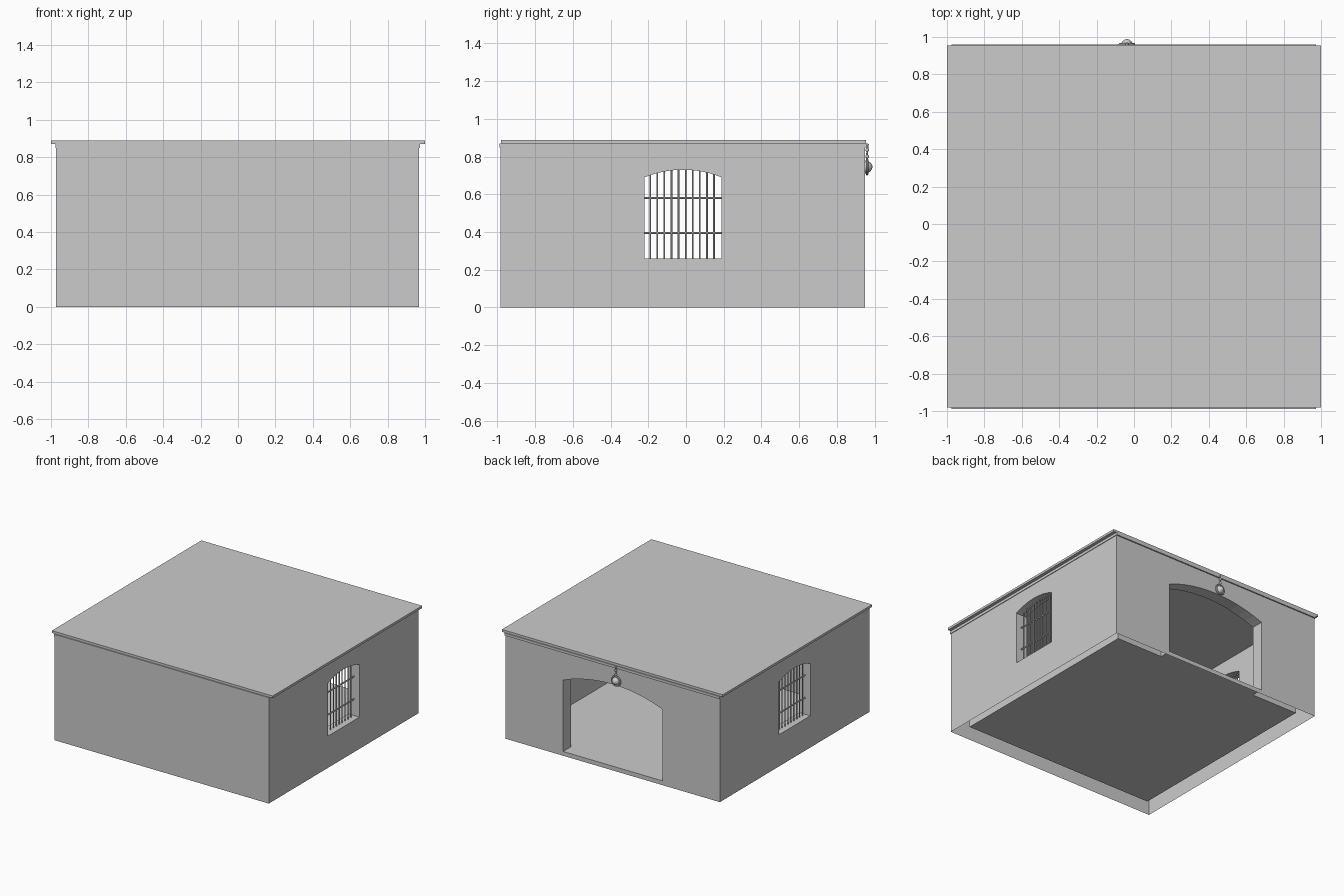
import bpy, bmesh, math
from mathutils import Matrix, Vector

cube = bpy.data.objects.get("Cube")
if cube:
    bpy.data.objects.remove(cube, do_unlink=True)

grey = bpy.data.materials.new("light_grey")
grey.use_nodes = True
COL = (0.6, 0.6, 0.6, 1)
grey.diffuse_color = COL
grey.node_tree.nodes["Principled BSDF"].inputs["Base Color"].default_value = COL

# Main measures
X0, X1, Y0, Y1 = -0.972, 0.968, -0.984, 0.950
WALL, FLOOR, CEIL = 0.10, 0.035, 0.85
WIN_Y, WIN_HALF, WIN_SILL, WIN_SIDE, WIN_PEAK = -0.016, 0.204, 0.26, 0.69, 0.73


def finish(bm, name):
    bmesh.ops.recalc_face_normals(bm, faces=bm.faces)
    me = bpy.data.meshes.new(name)
    bm.to_mesh(me)
    bm.free()
    me.materials.append(grey)
    ob = bpy.data.objects.new(name, me)
    bpy.context.collection.objects.link(ob)
    return ob


def smooth(ob):
    bpy.ops.object.select_all(action='DESELECT')
    ob.select_set(True)
    bpy.context.view_layer.objects.active = ob
    bpy.ops.object.shade_smooth_by_angle(angle=math.radians(40))


def box(name, lo, hi):
    bm = bmesh.new()
    lo, hi = Vector(lo), Vector(hi)
    size = hi - lo
    bmesh.ops.create_cube(bm, size=1, matrix=Matrix.Translation((lo + hi) / 2) @ Matrix.Diagonal((*size, 1)))
    return finish(bm, name)


def arch_z(u, half, side, peak):
    """Height of a circular-segment arch at distance u from its middle."""
    rise = peak - side
    r = (half * half + rise * rise) / (2 * rise)
    return peak - r + math.sqrt(r * r - u * u)


def arch_prism(name, mid, half, base, side, peak, start, end, along_x):
    """Arched outline extruded along x or y."""
    n = 12
    outline = [(-half, base), (half, base)]
    outline += [(u, arch_z(u, half, side, peak)) for u in (half - 2 * half * i / n for i in range(n + 1))]
    bm = bmesh.new()
    verts = [bm.verts.new((start, mid + u, z) if along_x else (mid + u, start, z)) for u, z in outline]
    face = bm.faces.new(verts)
    new = bmesh.ops.extrude_face_region(bm, geom=[face])["geom"]
    move = Vector((end - start, 0, 0)) if along_x else Vector((0, end - start, 0))
    bmesh.ops.translate(bm, vec=move, verts=[v for v in new if isinstance(v, bmesh.types.BMVert)])
    return finish(bm, name)


def rod(bm, a, b, r, sides=8):
    """Round bar between two points."""
    a, b = Vector(a), Vector(b)
    d = b - a
    m = Matrix.Translation((a + b) / 2) @ d.to_track_quat('Z', 'Y').to_matrix().to_4x4()
    bmesh.ops.create_cone(bm, cap_ends=True, segments=sides, radius1=r, radius2=r, depth=d.length, matrix=m)


def lathe(name, profile, matrix, steps=20):
    """Surface of revolution around local z."""
    bm = bmesh.new()
    vs = [bm.verts.new((r, 0, z)) for r, z in profile]
    es = [bm.edges.new(p) for p in zip(vs, vs[1:])]
    bmesh.ops.spin(bm, geom=vs + es, axis=(0, 0, 1), cent=(0, 0, 0), angle=math.tau, steps=steps)
    bmesh.ops.remove_doubles(bm, verts=bm.verts, dist=1e-4)
    bmesh.ops.transform(bm, matrix=matrix, verts=bm.verts)
    ob = finish(bm, name)
    smooth(ob)
    return ob


# Walls: solid block with the room, doorway and both windows cut out
walls = box("walls", (X0, Y0, 0), (X1, Y1, 0.86))
cutters = [
    box("room_cutter", (X0 + WALL, Y0 + WALL, FLOOR), (X1 - WALL, Y1 - WALL, CEIL)),
    arch_prism("doorway_cutter", -0.002, 0.45, FLOOR, 0.62, 0.705, 0.7, 1.2, False),
    arch_prism("window_cutter", WIN_Y, WIN_HALF, WIN_SILL, WIN_SIDE, WIN_PEAK, -1.2, 1.2, True),
]
bpy.ops.object.select_all(action='DESELECT')
walls.select_set(True)
bpy.context.view_layer.objects.active = walls
for c in cutters:
    c.hide_render = True
    mod = walls.modifiers.new(c.name, 'BOOLEAN')
    mod.operation, mod.solver, mod.object = 'DIFFERENCE', 'EXACT', c
    bpy.ops.object.modifier_apply(modifier=mod.name)
for c in cutters:
    bpy.data.objects.remove(c, do_unlink=True)

# The underside stays open, showing the raised floor
bm = bmesh.new()
bm.from_mesh(walls.data)
under = [f for f in bm.faces if all(v.co.z < 0.001 for v in f.verts)]
bmesh.ops.delete(bm, geom=under, context='FACES')
bm.to_mesh(walls.data)
bm.free()

# Roof and the thin moulding beneath it
box("roof_moulding", (X0 - 0.005, Y0 - 0.004, 0.848), (X1 + 0.005, Y1 + 0.010, 0.869))
box("roof_slab", (-1.0, -0.980, 0.869), (1.0, 0.954, 0.888))

# Window grilles set in the middle of each side wall
for name, x in (("left_window_grille", X1 - 0.05), ("right_window_grille", X0 + 0.05)):
    bm = bmesh.new()
    for i in range(10):
        y = -0.19 + 0.0376 * i
        rod(bm, (x, y, WIN_SILL), (x, y, arch_z(y - WIN_Y, WIN_HALF, WIN_SIDE, WIN_PEAK)), 0.0045)
    for z in (0.395, 0.58):
        rod(bm, (x, WIN_Y - WIN_HALF, z), (x, WIN_Y + WIN_HALF, z), 0.006)
    smooth(finish(bm, name))

# Round ornament hung over the doorway
CX, CZ = -0.038, 0.745
face_out = Matrix.Translation((CX, Y1, CZ)) @ Matrix.Rotation(-math.pi / 2, 4, 'X')
lathe("ornament_boss", [(0.034, 0), (0.032, 0.014), (0.024, 0.027), (0.012, 0.036), (0, 0.039)], face_out)
ring = [(0.038 + 0.007 * math.cos(a), 0.010 + 0.007 * math.sin(a))
        for a in (math.tau * i / 8 for i in range(9))]
lathe("ornament_ring", ring, face_out)
bm = bmesh.new()
rod(bm, (CX, Y1 + 0.008, CZ + 0.04), (CX, Y1 + 0.014, 0.868), 0.005)
smooth(finish(bm, "ornament_hanger"))
bead = [(0.010 * math.sin(a), -0.010 * math.cos(a)) for a in (math.pi * i / 6 for i in range(7))]
for i, z in enumerate((0.80, 0.835)):
    lathe("ornament_bead_%d" % (i + 1), bead, Matrix.Translation((CX, Y1 + 0.011, z)), 10)
